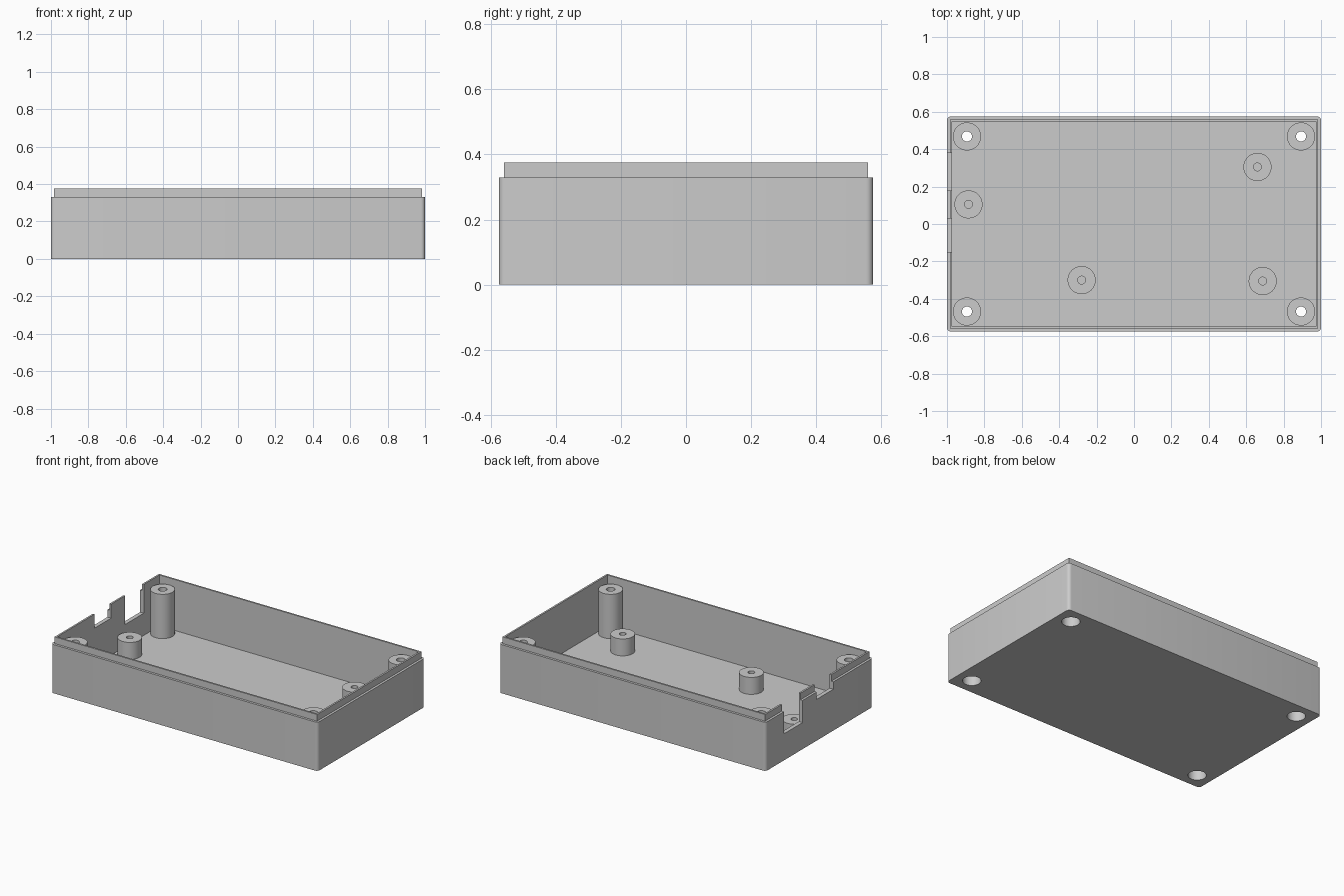
import bpy, bmesh
from math import cos, sin, tau, radians

if "Cube" in bpy.data.objects:
    bpy.data.objects.remove(bpy.data.objects["Cube"], do_unlink=True)

grey = bpy.data.materials.new("plain grey")
grey.use_nodes = True
grey.diffuse_color = (0.6, 0.6, 0.6, 1)
grey.node_tree.nodes["Principled BSDF"].inputs["Base Color"].default_value = (0.6, 0.6, 0.6, 1)

SEGMENTS = 40
FLOOR = 0.03        # floor thickness
RIM = 0.33          # top of the outer wall
LIP = 0.375         # top of the inner lip
POST = 0.075        # post radius
BORE = 0.056        # screw head recess radius


def add_object(name, bm):
    bmesh.ops.recalc_face_normals(bm, faces=bm.faces)
    mesh = bpy.data.meshes.new(name)
    bm.to_mesh(mesh)
    bm.free()
    mesh.materials.append(grey)
    obj = bpy.data.objects.new(name, mesh)
    bpy.context.collection.objects.link(obj)
    return obj


def block(name, x, y, z, radius=0):
    """Box between (min, max) pairs, with optional rounded upright edges."""
    bm = bmesh.new()
    bmesh.ops.create_cube(bm, size=1)
    for v in bm.verts:
        for i, (low, high) in enumerate((x, y, z)):
            v.co[i] = low if v.co[i] < 0 else high
    if radius:
        upright = [e for e in bm.edges if abs(e.verts[0].co.z - e.verts[1].co.z) > 0.01]
        bmesh.ops.bevel(bm, geom=upright, offset=radius, segments=5,
                        profile=0.5, affect='EDGES')
    return add_object(name, bm)


def lathe(name, profile, x, y, closed=False):
    """Turn a (radius, height) profile around an upright axis at x, y."""
    bm = bmesh.new()
    rings = [[bm.verts.new((x + r * cos(tau * i / SEGMENTS), y + r * sin(tau * i / SEGMENTS), z))
              for i in range(SEGMENTS)] for r, z in profile]
    for a, b in zip(rings, rings[1:]):
        for i in range(SEGMENTS):
            j = (i + 1) % SEGMENTS
            bm.faces.new((a[i], a[j], b[j], b[i]))
    if closed:
        bm.faces.new(rings[0])
        bm.faces.new(rings[-1])
    return add_object(name, bm)


def activate(obj):
    bpy.ops.object.select_all(action='DESELECT')
    obj.select_set(True)
    bpy.context.view_layer.objects.active = obj


def combine(target, tool, operation):
    """Apply a boolean and remove the helper."""
    tool.hide_render = True
    mod = target.modifiers.new("combine", 'BOOLEAN')
    mod.operation, mod.solver, mod.object = operation, 'EXACT', tool
    activate(target)
    bpy.ops.object.modifier_apply(modifier=mod.name)
    bpy.data.objects.remove(tool, do_unlink=True)


def smooth(obj):
    activate(obj)
    bpy.ops.object.shade_smooth_by_angle(angle=radians(30))


# Case: rounded outer wall, stepped lip, hollow inside
case = block("case", (-1, 1), (-0.575, 0.575), (0, RIM), 0.022)
combine(case, block("lip", (-0.984, 0.984), (-0.559, 0.559), (0.1, LIP)), 'UNION')
combine(case, block("cavity", (-0.972, 0.972), (-0.547, 0.547), (FLOOR, 0.6)), 'DIFFERENCE')

# Connector notches in one end wall
for low, high, bottom in ((0.18, 0.38, 0.18), (-0.15, 0.03, 0.28)):
    combine(case, block("notch", (-1.1, -0.95), (low, high), (bottom, 0.6)), 'DIFFERENCE')

# Corner screw posts, recessed from below
for side, sx in (("right", -1), ("left", 1)):
    for end, sy in (("front", -1), ("back", 1)):
        x, y = 0.893 * sx, 0.468 * sy
        combine(case, lathe("recess", [(BORE, -0.1), (BORE, 0.1)], x, y, True), 'DIFFERENCE')
        smooth(lathe(f"{end}_{side}_screw_post",
                     [(POST, FLOOR), (POST, RIM), (0.027, RIM), (0.027, 0.23),
                      (BORE, 0.23), (BORE, FLOOR)], x, y))
smooth(case)

# Short board standoffs with blind holes
for n, (x, y) in enumerate(((-0.885, 0.105), (-0.28, -0.3), (0.66, 0.305), (0.688, -0.305)), 1):
    smooth(lathe(f"board_standoff_{n}",
                 [(POST, FLOOR), (POST, 0.145), (0.021, 0.145), (0.021, FLOOR)], x, y))
